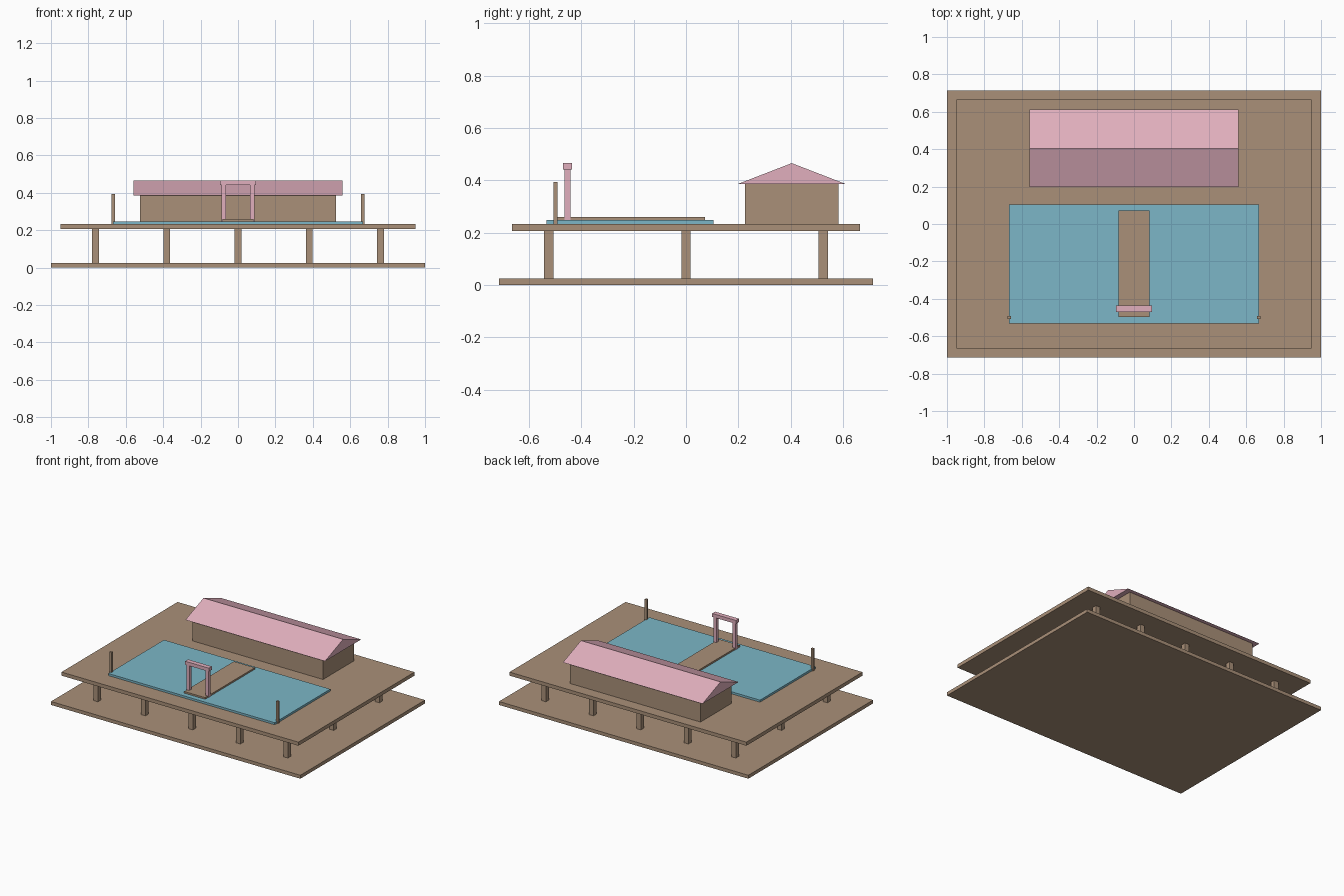
import bpy
import bmesh

cube = bpy.data.objects.get("Cube")
if cube:
    bpy.data.objects.remove(cube, do_unlink=True)


def material(name, color):
    m = bpy.data.materials.new(name)
    m.use_nodes = True
    m.diffuse_color = (*color, 1)
    m.node_tree.nodes["Principled BSDF"].inputs["Base Color"].default_value = (*color, 1)
    return m


WOOD = material("brown wood", (0.40, 0.28, 0.19))
PINK = material("blossom pink", (0.75, 0.43, 0.51))
WATER = material("pond blue", (0.20, 0.47, 0.57))


def extrude_x(name, profile, x0, x1, mat):
    """Solid made by sweeping a y-z outline along x."""
    bm = bmesh.new()
    face = bm.faces.new([bm.verts.new((x0, y, z)) for y, z in profile])
    swept = bmesh.ops.extrude_face_region(bm, geom=[face])["geom"]
    moved = [v for v in swept if isinstance(v, bmesh.types.BMVert)]
    bmesh.ops.translate(bm, verts=moved, vec=(x1 - x0, 0, 0))
    bmesh.ops.recalc_face_normals(bm, faces=bm.faces)
    mesh = bpy.data.meshes.new(name)
    bm.to_mesh(mesh)
    bm.free()
    mesh.materials.append(mat)
    obj = bpy.data.objects.new(name, mesh)
    bpy.context.collection.objects.link(obj)
    return obj


def box(name, x, y, z, mat):
    outline = [(y[0], z[0]), (y[1], z[0]), (y[1], z[1]), (y[0], z[1])]
    return extrude_x(name, outline, x[0], x[1], mat)


def around(center, width):
    return center - width / 2, center + width / 2


BASE, DECK_LOW, DECK, POND, WALK = 0.025, 0.207, 0.233, 0.248, 0.26

# Ground slab, raised deck and the grid of piles between them
box("ground_slab", (-1, 1), (-0.714, 0.714), (0, BASE), WOOD)
box("deck", (-0.95, 0.95), (-0.665, 0.665), (DECK_LOW, DECK), WOOD)
for col in range(-2, 3):
    for row in range(-1, 2):
        box("pile", around(col * 0.381, 0.035), around(row * 0.524, 0.035),
            (BASE, DECK_LOW), WOOD)

# Pond with its walkway
box("pond", (-0.667, 0.667), (-0.533, 0.105), (DECK, POND), WATER)
box("walkway", around(0, 0.168), (-0.497, 0.073), (POND, WALK), WOOD)

# Gate across the walkway, and the corner poles
for name, side in (("right", -1), ("left", 1)):
    box(name + "_gate_post", around(side * 0.076, 0.022), around(-0.453, 0.024),
        (POND, 0.441), PINK)
    box(name + "_pole", around(side * 0.667, 0.017), around(-0.499, 0.016),
        (DECK, 0.393), WOOD)
box("gate_beam", around(0, 0.19), around(-0.453, 0.034), (0.441, 0.466), PINK)

# Long hall with a gable roof
box("hall", around(0, 1.048), (0.226, 0.582), (DECK, 0.386), WOOD)
extrude_x("hall_roof", [(0.197, 0.386), (0.611, 0.386), (0.404, 0.466)],
          -0.56, 0.56, PINK)
